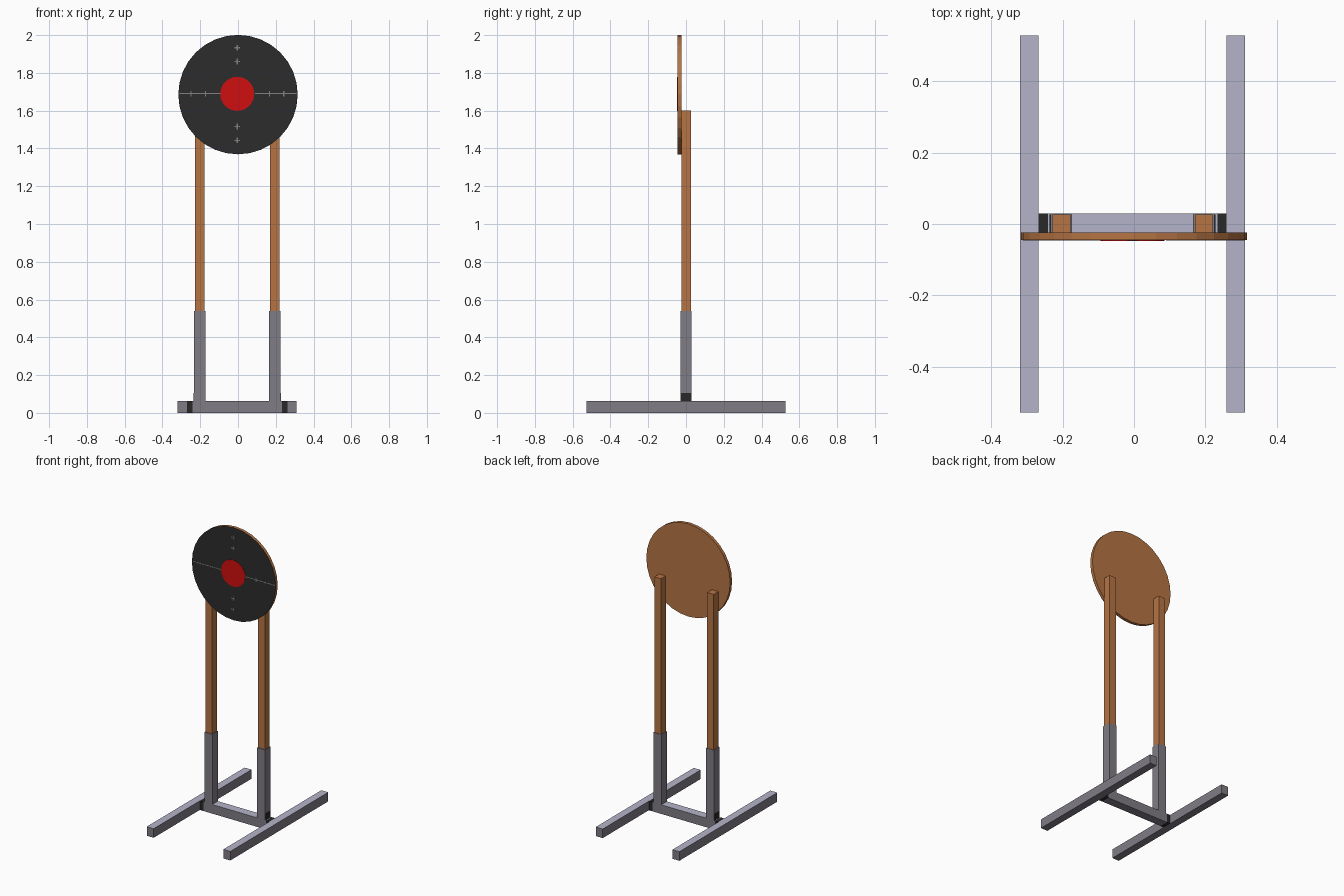
import bpy, bmesh, math
from mathutils import Matrix

if "Cube" in bpy.data.objects:
    bpy.data.objects.remove(bpy.data.objects["Cube"])


def srgb(r, g, b):
    def lin(c):
        c /= 255
        return c / 12.92 if c <= 0.04045 else ((c + 0.055) / 1.055) ** 2.4
    return (lin(r), lin(g), lin(b), 1)


def material(name, rgb):
    m = bpy.data.materials.new(name)
    m.diffuse_color = srgb(*rgb)
    m.use_nodes = True
    m.node_tree.nodes["Principled BSDF"].inputs["Base Color"].default_value = m.diffuse_color
    return m


WOOD = material("wood", (182, 116, 68))
STEEL = material("steel", (128, 124, 133))
PALE = material("pale_steel", (180, 180, 202))
DARK = material("dark_weld", (40, 40, 42))
BLACK = material("target_black", (44, 44, 44))
RED = material("bullseye_red", (208, 15, 15))
GREY = material("mark_grey", (130, 130, 130))


def finish(name, bm, mats, rule=None):
    bmesh.ops.recalc_face_normals(bm, faces=bm.faces)
    bm.normal_update()
    for f in bm.faces:
        if rule:
            f.material_index = rule(f)
    me = bpy.data.meshes.new(name)
    bm.to_mesh(me)
    bm.free()
    for m in mats:
        me.materials.append(m)
    ob = bpy.data.objects.new(name, me)
    bpy.context.collection.objects.link(ob)
    return ob


def box(name, x, y, z, mats, rule=None):
    bm = bmesh.new()
    size = [b - a for a, b in (x, y, z)]
    mid = [(a + b) / 2 for a, b in (x, y, z)]
    bmesh.ops.create_cube(bm, size=1, matrix=Matrix.Translation(mid) @ Matrix.Diagonal((*size, 1)))
    return finish(name, bm, mats, rule)


def disc(name, radius, y0, y1, cx, cz, mats, rule=None):
    bm = bmesh.new()
    mat = Matrix.Translation((cx, (y0 + y1) / 2, cz)) @ Matrix.Rotation(math.pi / 2, 4, 'X')
    bmesh.ops.create_cone(bm, cap_ends=True, segments=32, radius1=radius, radius2=radius,
                          depth=abs(y1 - y0), matrix=mat)
    return finish(name, bm, mats, rule)


def top_pale(f):
    return 1 if f.normal.z > 0.9 else 0


CX = -0.004   # stand centre
CZ = 1.685    # target centre height

# Stand: floor rails, sleeves and posts on both sides
for side, s in (("left", -1), ("right", 1)):
    def span(a, b):
        return tuple(sorted((CX + s * a, CX + s * b)))
    box(side + "_floor_rail", span(0.263, 0.315), (-0.527, 0.527), (0, 0.062), (STEEL, PALE), top_pale)
    box(side + "_sleeve", span(0.169, 0.229), (-0.03, 0.03), (0.06, 0.54), (STEEL,))
    box(side + "_post", span(0.174, 0.224), (-0.025, 0.027), (0.5, 1.6), (WOOD,))
    # dark joint between sleeve and rail
    box(side + "_joint", span(0.237, 0.263), (-0.03, 0.03), (0, 0.062), (DARK,))
    box(side + "_joint_plate", span(0.229, 0.232), (-0.026, 0.026), (0.06, 0.105), (DARK,))

# Crossbar between the joints
box("crossbar", (CX - 0.237, CX + 0.237), (-0.03, 0.03), (0, 0.062), (STEEL, PALE), top_pale)

# Round target: wooden board with a black front, red centre
disc("target_board", 0.316, -0.045, -0.024, 0, CZ, (WOOD, BLACK),
     lambda f: 1 if f.normal.y < -0.9 else 0)
disc("bullseye", 0.09, -0.047, -0.044, -0.004, CZ + 0.004, (RED,))

# Thin horizontal score line and small ring marks
for name, s in (("left", -1), ("right", 1)):
    box(name + "_score_line", tuple(sorted((s * 0.09, s * 0.31))), (-0.0458, -0.0445),
        (CZ + 0.003, CZ + 0.008), (GREY,))
marks = [(s * d - 0.003, 0.005) for s in (-1, 1) for d in (0.17, 0.245)]
marks += [(-0.004, s * d + 0.003) for s in (-1, 1) for d in (0.172, 0.245)]
for i, (x, z) in enumerate(marks):
    for j, (w, h) in enumerate(((0.015, 0.003), (0.003, 0.015))):
        box(f"ring_mark_{i}_{j}", (x - w, x + w), (-0.0462, -0.0445),
            (CZ + z - h, CZ + z + h), (GREY,))
